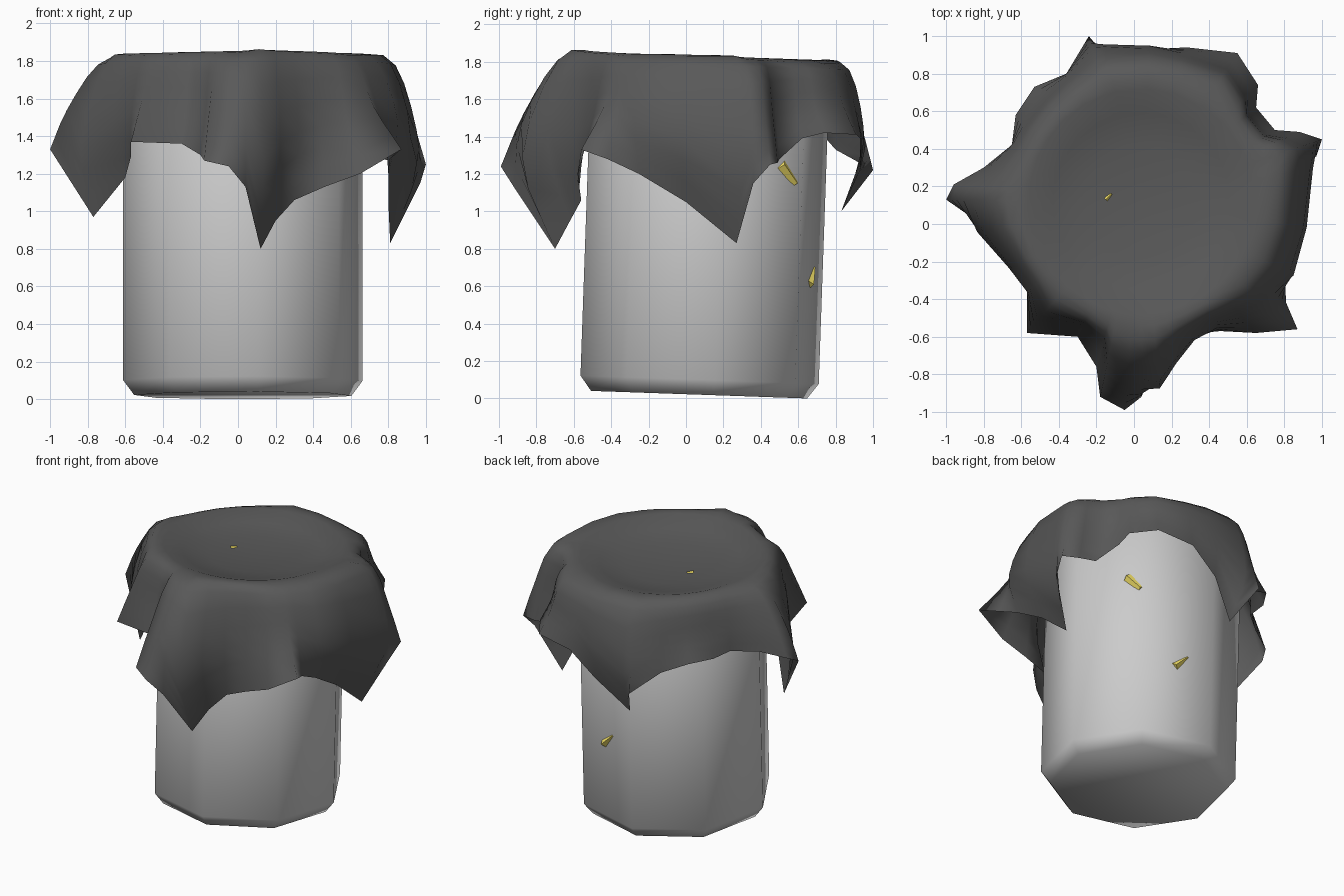
import bpy, bmesh, math
from mathutils import Vector, Matrix

if "Cube" in bpy.data.objects:
    bpy.data.objects.remove(bpy.data.objects["Cube"])


def material(name, rgb):
    m = bpy.data.materials.new(name)
    m.diffuse_color = (*rgb, 1)
    m.use_nodes = True
    m.node_tree.nodes["Principled BSDF"].inputs["Base Color"].default_value = m.diffuse_color
    return m


def finish(name, bm, mat=None, angle=180):
    bmesh.ops.recalc_face_normals(bm, faces=bm.faces)
    me = bpy.data.meshes.new(name)
    bm.to_mesh(me)
    bm.free()
    ob = bpy.data.objects.new(name, me)
    bpy.context.collection.objects.link(ob)
    if mat:
        me.materials.append(mat)
    bpy.ops.object.select_all(action='DESELECT')
    ob.select_set(True)
    bpy.context.view_layer.objects.active = ob
    bpy.ops.object.shade_smooth_by_angle(angle=math.radians(angle))
    return ob


def bridge(bm, a, b):
    n = len(a)
    for i in range(n):
        j = (i + 1) % n
        bm.faces.new((a[i], a[j], b[j], b[i]))


# Eight-sided barrel with a recessed top, leaning slightly backwards
bm = bmesh.new()
rings = []
for r, z in ((0.583, 0), (0.643, 0.08), (0.643, 1.74), (0.61, 1.77), (0.57, 1.77), (0.55, 1.66)):
    rings.append([bm.verts.new((r * math.cos(a), r * math.sin(a), z))
                  for a in (math.radians(7.6 + 45 * k) for k in range(8))])
for a, b in zip(rings, rings[1:]):
    bridge(bm, a, b)
bm.faces.new(rings[0])
bm.faces.new(rings[-1])
bm.transform(Matrix.Translation((0.025, 0.07, 0.02)) @ Matrix.Rotation(math.radians(-2), 4, 'X'))
finish("barrel", bm)

# Draped cloth: hem x, y, z and mid-height radius for each column, anticlockwise
HEM = (
    (.12, -.70, .80, 1.0), (.20, -.62, .95, .88), (.30, -.56, 1.06, .79),
    (.46, -.57, 1.13, .77), (.65, -.58, 1.20, .82), (.87, -.56, 1.33, .88),
    (.81, -.42, 1.28, .86), (.80, -.25, 1.20, .90), (.80, 0, 1.05, .89),
    (.81, .27, .83, .93), (.97, .36, 1.15, .94), (1.0, .45, 1.25, .94),
    (.88, .49, 1.26, .86), (.75, .50, 1.28, .76), (.65, .62, 1.39, .74),
    (.66, .74, 1.42, .80), (.55, .91, 1.41, .86), (.28, .94, 1.38, .82),
    (.08, .93, 1.22, .83), (-.13, .83, 1.0, .86), (-.24, 1.0, 1.22, .86),
    (-.36, .80, 1.33, .78), (-.53, .73, 1.41, .76), (-.63, .58, 1.42, .75),
    (-.65, .42, 1.42, .75), (-.80, .30, 1.41, .82), (-.96, .21, 1.37, .92),
    (-1.0, .13, 1.33, .95), (-.77, -.03, .97, .89), (-.60, -.20, 1.18, .79),
    (-.57, -.36, 1.29, .77), (-.57, -.58, 1.37, .84), (-.30, -.60, 1.36, .74),
    (-.20, -.76, 1.30, .80), (-.18, -.92, 1.27, .93), (-.05, -.99, 1.24, .99),
    (.04, -.92, 1.13, 1.0),
)
CX, CY = 0.04, 0.12


def catmull(p0, p1, p2, p3, t):
    return 0.5 * (2 * p1 + (p2 - p0) * t + (2 * p0 - 5 * p1 + 4 * p2 - p3) * t * t
                  + (3 * p1 - p0 - 3 * p2 + p3) * t ** 3)


def column(x, y, z, mid):
    d = Vector((x - CX, y - CY, 0)).normalized()

    def at(r, h):
        p = Vector((CX, CY, h)) + d * r
        p.z -= 0.035 * (p.y - CY)
        return p
    inner, dish, rim = at(0.3, 1.756), at(0.47, 1.785), at(0.6, 1.83)
    # The cloth stands wider over the rim on the right and back
    spread = 0.43 + 0.12 * max(0, d.x + d.y)
    shoulder = at(max(0.695, 0.66 + spread * (mid - 0.66)), 1.782)
    middle = at(mid, 1.8 - 0.55 * (1.8 - z))
    hem = Vector((x, y, z))
    pts = [dish, rim, shoulder, middle, hem, 2 * hem - middle]
    out = [inner, dish]
    for i in range(1, 4):
        out += [catmull(*pts[i - 1:i + 3], k / 3) for k in range(3)]
    return out + [hem]


bm = bmesh.new()
cols = [[bm.verts.new(p) for p in column(*c)] for c in HEM]
loops = list(zip(*cols))
for a, b in zip(loops, loops[1:]):
    bridge(bm, a, b)
centre = bm.verts.new((CX, CY, 1.745))
for i in range(len(cols)):
    bm.faces.new((centre, loops[0][i], loops[0][(i + 1) % len(cols)]))
finish("draped_cloth", bm, material("dark_cloth", (0.1, 0.1, 0.1)))

# Yellow straw ends poking through the barrel wall and the cloth
yellow = material("straw_yellow", (1.0, 0.83, 0.15))


def straw(name, a, b, r1, r2):
    a, b = Vector(a), Vector(b)
    bm = bmesh.new()
    bmesh.ops.create_cone(bm, cap_ends=True, segments=4, radius1=r1, radius2=r2,
                          depth=(b - a).length)
    rot = (b - a).to_track_quat('Z', 'Y').to_matrix().to_4x4()
    bm.transform(Matrix.Translation((a + b) / 2) @ rot)
    finish(name, bm, yellow, 30)


straw("straw_upper", (.485, .51, 1.25), (.43, .585, 1.15), .03, .02)
straw("straw_lower", (.20, .655, .61), (.11, .68, .70), .03, .012)
straw("straw_top", (-.15, .13, 1.750), (-.12, .16, 1.752), .012, .005)
